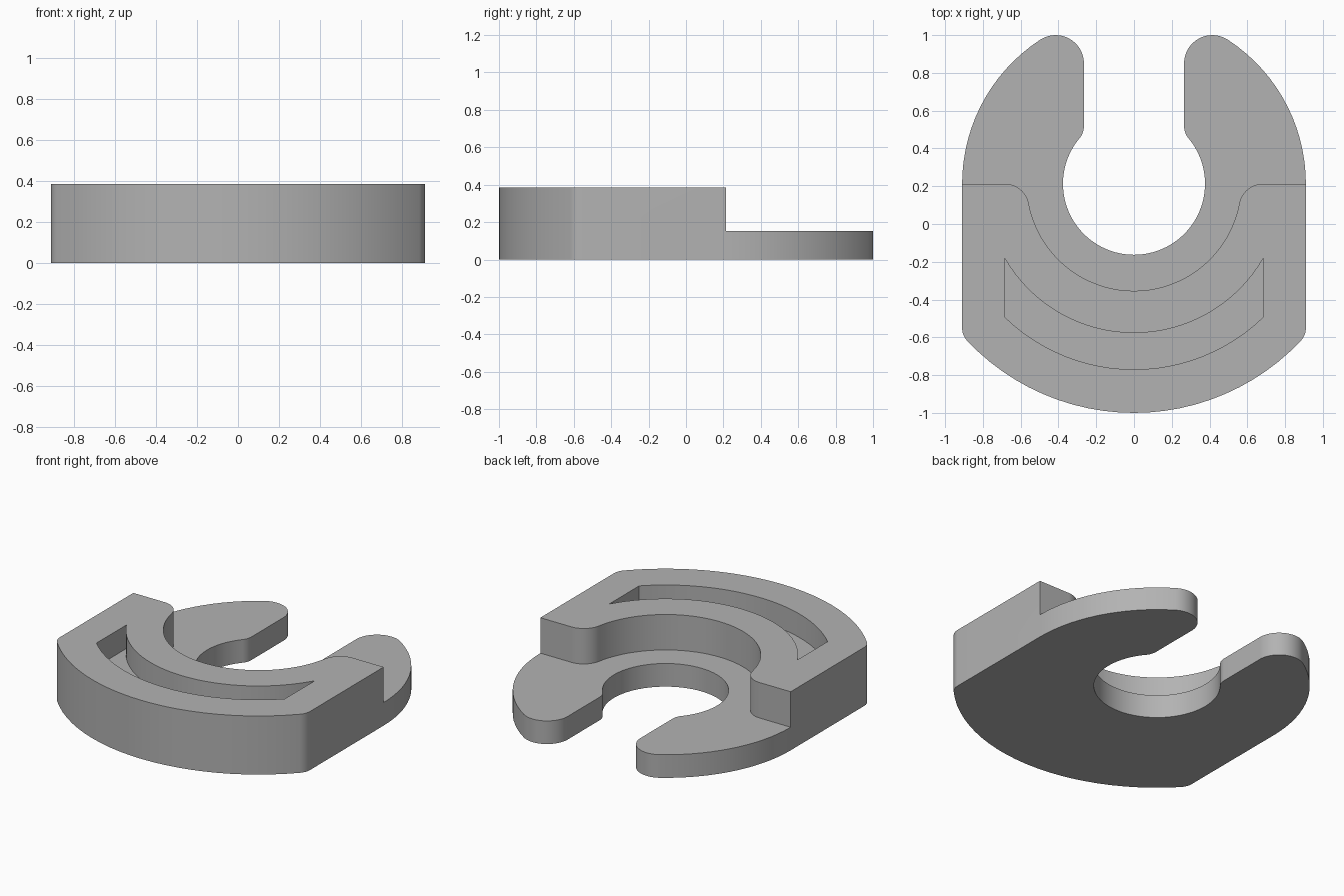
import bpy, bmesh
from math import atan2, cos, sin, sqrt, radians, ceil, pi

old = bpy.data.objects.get("Cube")
if old:
    bpy.data.objects.remove(old, do_unlink=True)

# Main dimensions
CY = 0.213               # shared centre of the concentric arcs
TOP, STEP, SLOT = 0.385, 0.152, 0.23
HALF = 0.91              # half width and radius of the rear arms
FRONT = CY + 1.0         # radius of the front edge
HOLE, RECESS = 0.376, 0.567
NECK = 0.265             # half width of the opening


def arc(cx, cy, r, a0, a1):
    """Points on an arc from angle a0 to a1 (radians)."""
    n = max(6, ceil(abs(a1 - a0) / radians(4)))
    return [(cx + r * cos(a0 + (a1 - a0) * i / n),
             cy + r * sin(a0 + (a1 - a0) * i / n)) for i in range(n + 1)]


def mirrored(half):
    """Close a right-hand half outline with its mirror image."""
    pts = half + [(-x, y) for x, y in reversed(half)]
    clean = []
    for p in pts:
        q = clean[-1] if clean else pts[-1]
        if abs(p[0] - q[0]) + abs(p[1] - q[1]) > 1e-5:
            clean.append(p)
    return clean


def prism(name, outline, z0, z1):
    """Extrude an outline from z0 to z1."""
    bm = bmesh.new()
    face = bm.faces.new([bm.verts.new((x, y, z0)) for x, y in outline])
    ext = bmesh.ops.extrude_face_region(bm, geom=[face])
    verts = [g for g in ext["geom"] if isinstance(g, bmesh.types.BMVert)]
    bmesh.ops.translate(bm, verts=verts, vec=(0, 0, z1 - z0))
    bmesh.ops.recalc_face_normals(bm, faces=bm.faces)
    mesh = bpy.data.meshes.new(name)
    bm.to_mesh(mesh)
    bm.free()
    obj = bpy.data.objects.new(name, mesh)
    bpy.context.collection.objects.link(obj)
    return obj


def cut(target, cutter):
    """Subtract a cutter, then discard it."""
    cutter.hide_render = True
    mod = target.modifiers.new("cut", "BOOLEAN")
    mod.operation, mod.solver, mod.object = "DIFFERENCE", "EXACT", cutter
    bpy.context.view_layer.objects.active = target
    bpy.ops.object.modifier_apply(modifier=mod.name)
    bpy.data.objects.remove(cutter, do_unlink=True)


# Body outline: front edge, corner fillet, arm, rounded tip, neck, hole
r = 0.1
corner_x = HALF - r
corner_dy = -sqrt((FRONT - r) ** 2 - corner_x ** 2)
corner_a = atan2(corner_dy, corner_x)
half = arc(0, CY, FRONT, -pi / 2, corner_a)
half += arc(corner_x, CY + corner_dy, r, corner_a, 0)

tip_r = 0.15
tip_x = NECK + tip_r
tip_dy = sqrt((HALF - tip_r) ** 2 - tip_x ** 2)
tip_a = atan2(tip_dy, tip_x)
half += arc(0, CY, HALF, 0, tip_a)
half += arc(tip_x, CY + tip_dy, tip_r, tip_a, pi)

neck_x = NECK + r
neck_dy = sqrt((HOLE + r) ** 2 - neck_x ** 2)
neck_a = atan2(neck_dy, neck_x)
half += arc(neck_x, CY + neck_dy, r, pi, pi + neck_a)
half += arc(0, CY, HOLE, neck_a, -pi / 2)
body = prism("clip_body", mirrored(half), 0, TOP)

# Rear step, with a filleted recess around the hole
sr = 0.13
step_x = sqrt((RECESS + sr) ** 2 - sr ** 2)
step_a = atan2(-sr, step_x)
half = arc(0, CY, RECESS, -pi / 2, step_a)
half += arc(step_x, CY - sr, sr, pi + step_a, pi / 2)
half += [(1.2, CY), (1.2, 1.2)]
cut(body, prism("step_cutter", mirrored(half), STEP, 0.6))

# Curved blind slot with straight ends
SLOT_X, SLOT_IN, SLOT_OUT = 0.685, 0.79, 0.983
outer_a = atan2(-sqrt(SLOT_OUT ** 2 - SLOT_X ** 2), SLOT_X)
inner_a = atan2(-sqrt(SLOT_IN ** 2 - SLOT_X ** 2), SLOT_X)
half = arc(0, CY, SLOT_OUT, -pi / 2, outer_a)
half += arc(0, CY, SLOT_IN, inner_a, -pi / 2)
cut(body, prism("slot_cutter", mirrored(half), SLOT, 0.6))

# Plain grey finish
grey = bpy.data.materials.new("plain grey")
grey.use_nodes = True
colour = (0.45, 0.45, 0.45, 1)
grey.diffuse_color = colour
grey.node_tree.nodes["Principled BSDF"].inputs["Base Color"].default_value = colour
body.data.materials.clear()
body.data.materials.append(grey)

# Smooth walls with crisp edges
bpy.ops.object.select_all(action="DESELECT")
body.select_set(True)
bpy.context.view_layer.objects.active = body
bpy.ops.object.shade_smooth_by_angle(angle=radians(30))
